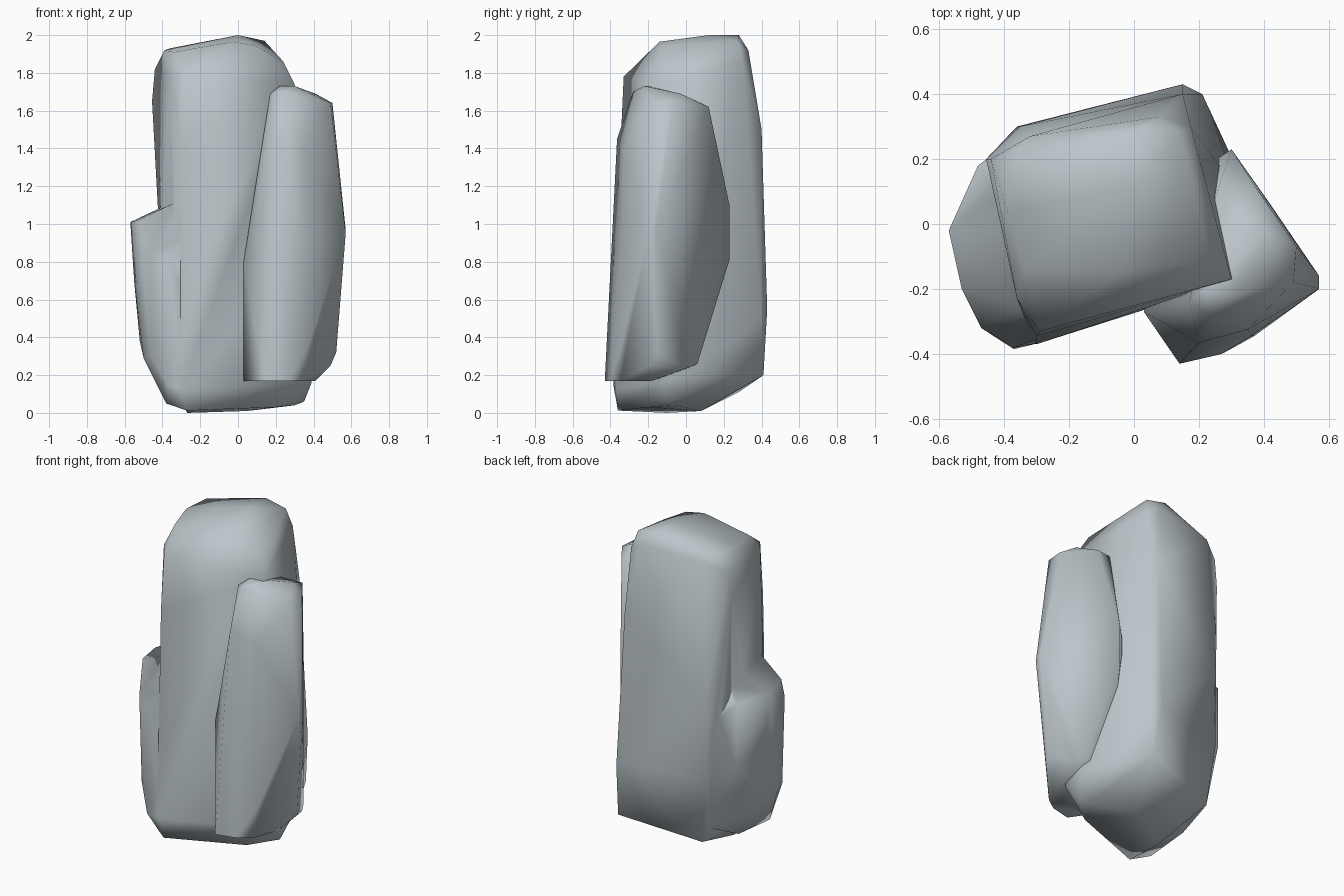
import bpy, bmesh, math

stone = bpy.data.materials.new("blue grey stone")
stone.diffuse_color = (0.50, 0.56, 0.59, 1)


def smooth(ob, degrees):
    bpy.ops.object.select_all(action='DESELECT')
    ob.select_set(True)
    bpy.context.view_layer.objects.active = ob
    bpy.ops.object.shade_smooth_by_angle(angle=math.radians(degrees))


def hull_rock(name, points):
    """Chiselled boulder: convex hull around a few corner points."""
    bm = bmesh.new()
    for p in points:
        bm.verts.new(p)
    bmesh.ops.convex_hull(bm, input=bm.verts[:])
    loose = [v for v in bm.verts if not v.link_faces]
    bmesh.ops.delete(bm, geom=loose, context='VERTS')
    bmesh.ops.recalc_face_normals(bm, faces=bm.faces[:])
    me = bpy.data.meshes.new(name)
    bm.to_mesh(me)
    bm.free()
    me.materials.append(stone)
    ob = bpy.data.objects.new(name, me)
    bpy.context.collection.objects.link(ob)
    return ob


# Tall central column
main = hull_rock("main_rock", [
    # crown
    (0, 0.28, 2.0), (0, 0.12, 2.0), (-0.36, 0.2, 1.93), (-0.39, 0.04, 1.92),
    (-0.34, -0.14, 1.91), (-0.03, -0.14, 1.965), (0.09, -0.13, 1.945),
    (0.14, 0.28, 1.97),
    # shoulders
    (-0.44, 0.2, 1.82), (-0.41, 0.06, 1.82), (-0.36, -0.23, 1.80),
    (-0.29, -0.33, 1.78), (0.24, -0.12, 1.86), (0.3, -0.17, 1.74),
    (-0.32, 0.27, 1.88), (0.08, 0.33, 1.92), (0.175, 0.3, 1.86),
    # sides
    (-0.455, 0.2, 1.65), (0.15, 0.4, 1.5), (-0.3, -0.345, 1.45),
    (-0.35, 0.3, 1.0), (-0.42, 0.18, 1.0), (0.15, 0.43, 0.55),
    (0.21, 0.4, 0.5), (-0.36, 0.3, 0.5), (-0.3, -0.37, 0.6),
    (0.33, -0.17, 0.8),
    # base
    (0.39, -0.15, 0.16), (0.39, 0.0, 0.2), (0.34, 0.12, 0.2),
    (0.19, 0.41, 0.2), (-0.31, 0.28, 0.11), (-0.3, -0.38, 0.12),
    (-0.27, -0.36, 0.01), (-0.27, -0.1, 0.0), (0.2, -0.2, 0.03),
    (0.05, 0.08, 0.01), (0.3, -0.05, 0.04), (0.35, -0.08, 0.06),
])

# Low shoulder rock on the left, fused into the column
left = hull_rock("left_rock_cutter", [
    (-0.57, -0.02, 1.01), (-0.48, 0.18, 0.99), (-0.53, -0.2, 1.02),
    (-0.38, 0.1, 1.1), (-0.34, -0.26, 1.11), (-0.2, 0.1, 1.1),
    (-0.47, -0.32, 0.85), (-0.37, -0.38, 0.8), (-0.2, -0.32, 1.1),
    (-0.3, 0.31, 0.8), (-0.55, -0.02, 0.7), (-0.48, 0.18, 0.6),
    (-0.52, -0.02, 0.38), (-0.5, -0.2, 0.29), (-0.46, -0.31, 0.3),
    (-0.37, -0.385, 0.15), (-0.46, 0.1, 0.24), (-0.38, -0.3, 0.05),
    (-0.37, 0.0, 0.07), (-0.27, -0.362, 0.012), (-0.2, -0.1, 0.02),
    (-0.3, 0.27, 0.2),
])
union = main.modifiers.new("fuse", 'BOOLEAN')
union.operation = 'UNION'
union.solver = 'EXACT'
union.object = left
bpy.context.view_layer.objects.active = main
main.select_set(True)
bpy.ops.object.modifier_apply(modifier="fuse")
bpy.data.objects.remove(left, do_unlink=True)

# Weld the slivers along the seam so the shading flows across it
bm = bmesh.new()
bm.from_mesh(main.data)
bmesh.ops.remove_doubles(bm, verts=bm.verts[:], dist=0.02)
bmesh.ops.triangulate(bm, faces=bm.faces[:])
bmesh.ops.recalc_face_normals(bm, faces=bm.faces[:])
bm.to_mesh(main.data)
bm.free()
smooth(main, 75)

# Leaning slab on the right
slab = hull_rock("right_slab", [
    # top
    (0.17, -0.24, 1.69), (0.24, -0.28, 1.70), (0.22, -0.2, 1.73),
    (0.3, -0.22, 1.73), (0.41, -0.03, 1.69), (0.5, -0.07, 1.64),
    (0.49, -0.18, 1.64), (0.37, 0.12, 1.62), (0.25, 0.08, 1.64),
    # middle
    (0.20, -0.365, 1.45), (0.35, -0.325, 1.4), (0.3, 0.23, 1.1),
    (0.3, 0.23, 0.81), (0.24, 0.19, 1.0), (0.57, -0.16, 0.97),
    (0.57, -0.2, 0.95), (0.36, -0.345, 0.9), (0.03, -0.27, 0.8),
    # bottom
    (0.03, -0.27, 0.17), (0.14, -0.43, 0.17), (0.27, -0.4, 0.17),
    (0.37, -0.345, 0.35), (0.35, -0.345, 0.17), (0.41, -0.18, 0.17),
    (0.49, -0.2, 0.25), (0.52, -0.15, 0.32), (0.42, 0.06, 0.26),
    (0.45, 0.0, 0.235), (0.2, 0.0, 0.23),
])
smooth(slab, 80)
